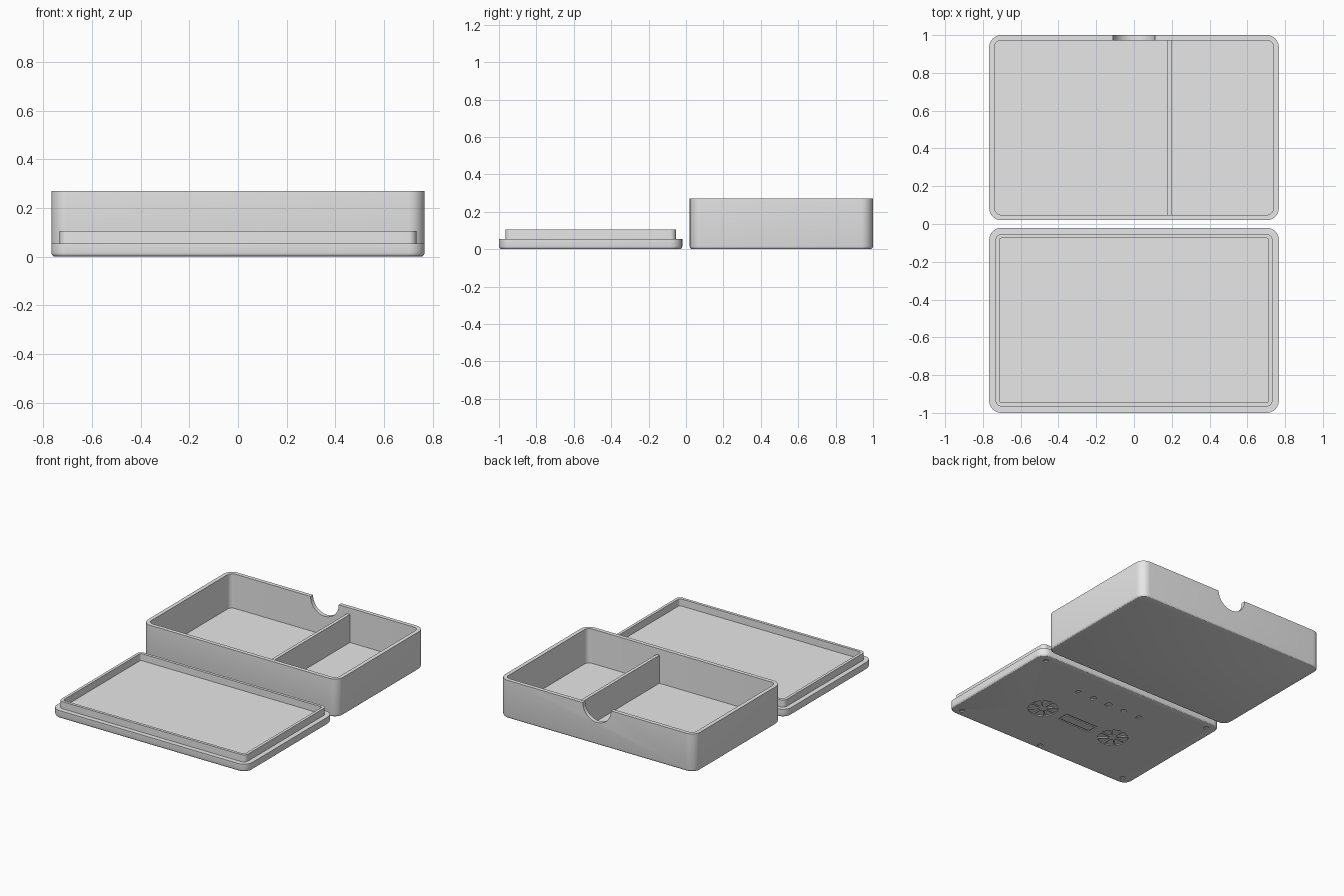
import bpy, bmesh
from math import cos, sin, pi

cube = bpy.data.objects.get("Cube")
if cube:
    bpy.data.objects.remove(cube, do_unlink=True)

grey = bpy.data.materials.new("plain grey")
grey.use_nodes = True
grey.diffuse_color = (0.8, 0.8, 0.8, 1)
grey.node_tree.nodes["Principled BSDF"].inputs["Base Color"].default_value = (0.8, 0.8, 0.8, 1)

HX, HY, RADIUS = 0.767, 0.49, 0.065    # shared outline of tray and lid
WALL, FLOOR = 0.028, 0.026
TRAY_Y, LID_Y = 0.51, -0.51


def make_object(name, bm):
    bmesh.ops.recalc_face_normals(bm, faces=bm.faces[:])
    mesh = bpy.data.meshes.new(name)
    bm.to_mesh(mesh)
    bm.free()
    mesh.materials.append(grey)
    obj = bpy.data.objects.new(name, mesh)
    bpy.context.collection.objects.link(obj)
    return obj


def activate(obj):
    bpy.ops.object.select_all(action="DESELECT")
    obj.select_set(True)
    bpy.context.view_layer.objects.active = obj


def rounded_outline(inset, steps=8):
    """Rounded rectangle, moved inwards by inset."""
    r = max(RADIUS - inset, 0.015)
    points = []
    for quarter, (sx, sy) in enumerate([(1, 1), (-1, 1), (-1, -1), (1, -1)]):
        for i in range(steps + 1):
            a = (quarter + i / steps) * pi / 2
            points.append((sx * (HX - inset - r) + r * cos(a),
                           sy * (HY - inset - r) + r * sin(a)))
    return points


def shell(name, y, profile):
    """Sweep a profile of (inset, height) around the rounded outline."""
    bm = bmesh.new()
    loops = [[bm.verts.new((px, py + y, z)) for px, py in rounded_outline(inset)]
             for inset, z in profile]
    for low, high in zip(loops, loops[1:]):
        for i in range(len(low)):
            j = (i + 1) % len(low)
            bm.faces.new((low[i], low[j], high[j], high[i]))
    bm.faces.new(loops[0][::-1])
    bm.faces.new(loops[-1])
    return make_object(name, bm)


def prism(bm, points, z0, z1):
    low = [bm.verts.new((x, y, z0)) for x, y in points]
    high = [bm.verts.new((x, y, z1)) for x, y in points]
    bm.faces.new(low[::-1])
    bm.faces.new(high)
    for i in range(len(low)):
        j = (i + 1) % len(low)
        bm.faces.new((low[i], low[j], high[j], high[i]))


def cut(target, cutter):
    mod = target.modifiers.new("cut", "BOOLEAN")
    mod.operation = "DIFFERENCE"
    mod.solver = "EXACT"
    mod.object = cutter
    activate(target)
    bpy.ops.object.modifier_apply(modifier=mod.name)
    bpy.data.objects.remove(cutter, do_unlink=True)


def polygon(x, y, r, sides, turn=0.0):
    return [(x + r * cos(turn + 2 * pi * i / sides),
             y + r * sin(turn + 2 * pi * i / sides)) for i in range(sides)]


def rectangle(x, y, w, h):
    return [(x + sx * w / 2, y + sy * h / 2)
            for sx, sy in [(-1, -1), (1, -1), (1, 1), (-1, 1)]]


# Small rounding under both halves
rounded_foot = [(0.015 * (1 - sin(a)), 0.015 * (1 - cos(a)))
                for a in (0, pi / 6, pi / 3, pi / 2)]

# Tray with a thumb notch in the back wall
tray = shell("tray", TRAY_Y, rounded_foot + [(0, 0.27), (WALL, 0.27), (WALL, FLOOR)])
bm = bmesh.new()
prism(bm, polygon(0, 0, 0.111, 48), -0.06, 0.06)
notch = make_object("notch_cutter", bm)
notch.rotation_euler.x = pi / 2
notch.location = (0, TRAY_Y + HY, 0.27)
cut(tray, notch)

# Divider across the tray
bm = bmesh.new()
prism(bm, rectangle(0.187, TRAY_Y, 0.023, 2 * (HY - WALL) + 0.01), FLOOR - 0.005, 0.225)
divider = make_object("divider", bm)

# Lid with a raised locating lip
lid = shell("lid", LID_Y, rounded_foot + [(0, 0.055), (0.034, 0.055), (0.034, 0.105),
                                          (0.054, 0.105), (0.054, 0.055)])

# Shallow engraving on the outer face of the lid
bm = bmesh.new()
depth = (-0.02, 0.006)
row_y, icon_y = LID_Y - 0.065, LID_Y + 0.25

# Two spoked wheels
for x in (-0.3, 0.3):
    for k in range(8):
        arc = [(k + 0.1 + 0.8 * i / 4) * pi / 4 for i in range(5)]
        sector = [(x + 0.1 * cos(a), row_y + 0.1 * sin(a)) for a in arc]
        sector += [(x + 0.03 * cos(a), row_y + 0.03 * sin(a)) for a in reversed(arc)]
        prism(bm, sector, *depth)

# Rectangular frame between the wheels
for s in (-1, 1):
    prism(bm, rectangle(0, row_y + s * 0.037, 0.24, 0.012), *depth)
    prism(bm, rectangle(s * 0.127, row_y, 0.012, 0.086), *depth)

# Row of small icons
for i, sides in enumerate((4, 4, 16, 4, 4)):
    turn = pi / 4 if i in (0, 4) else 0
    prism(bm, polygon((i - 2) * 0.13, icon_y, 0.024, sides, turn), *depth)

# Small dots near the corners and the front edge
for x, y in [(-0.69, 0.43), (0.69, 0.43), (-0.69, -0.43), (0.69, -0.43), (0, -0.45)]:
    prism(bm, polygon(x, LID_Y + y, 0.018, 16), *depth)
cut(lid, make_object("engraving_cutter", bm))

for obj in (tray, lid):
    activate(obj)
    bpy.ops.object.shade_smooth_by_angle()
